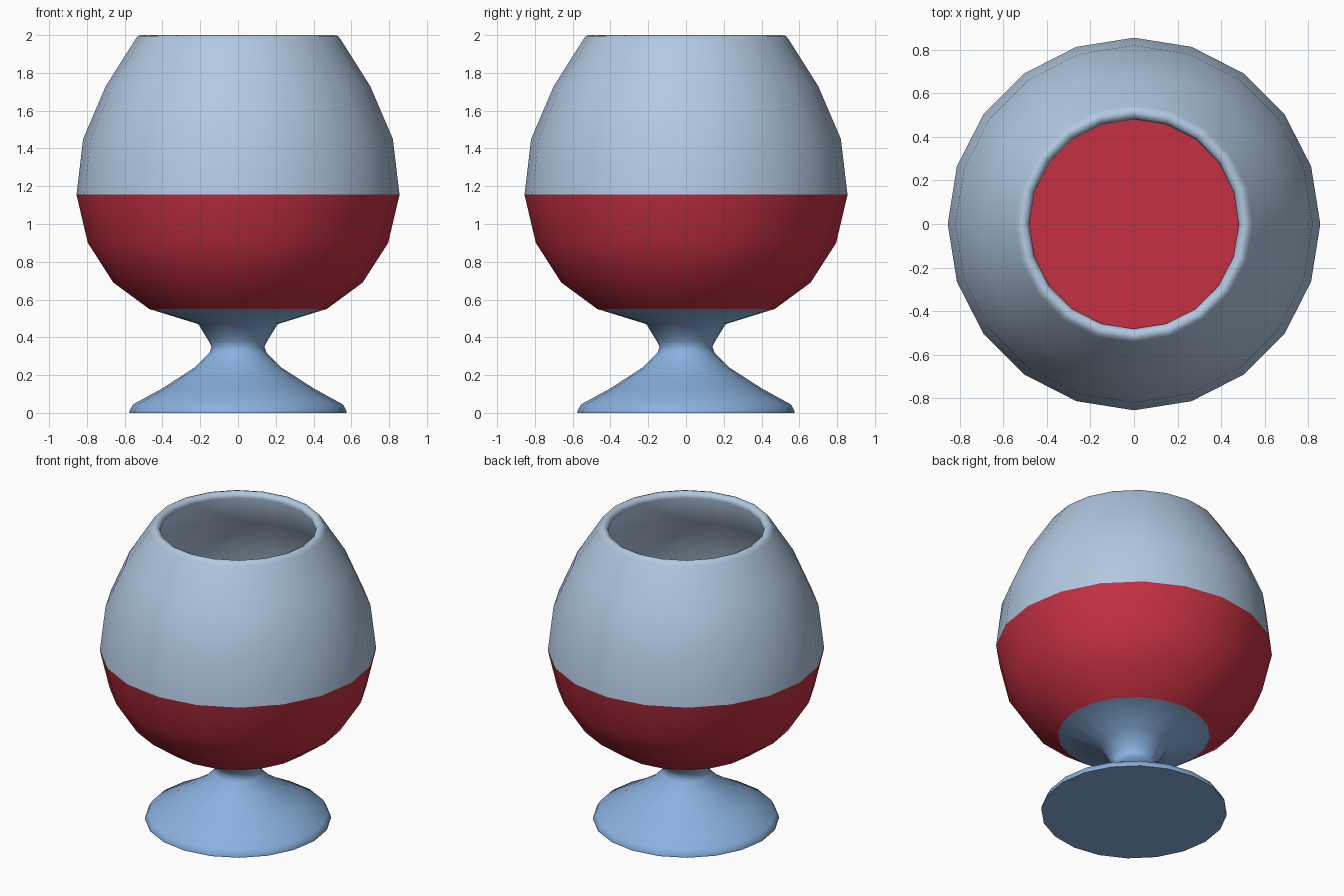
import bpy, bmesh, math

if "Cube" in bpy.data.objects:
    bpy.data.objects.remove(bpy.data.objects["Cube"])

SIDES = 20


def material(name, rgb):
    m = bpy.data.materials.new(name)
    m.diffuse_color = (*rgb, 1)
    m.use_nodes = True
    m.node_tree.nodes["Principled BSDF"].inputs["Base Color"].default_value = m.diffuse_color
    return m


def lathe(name, profile, mat, cap_start=False, cap_end=False, angle=60):
    """Spin an (r, z) profile around z."""
    bm = bmesh.new()
    rings = []
    for r, z in profile:
        rings.append([bm.verts.new((r * math.cos(2 * math.pi * i / SIDES),
                                    r * math.sin(2 * math.pi * i / SIDES), z))
                      for i in range(SIDES)])
    for a, b in zip(rings, rings[1:]):
        for i in range(SIDES):
            j = (i + 1) % SIDES
            bm.faces.new((a[i], a[j], b[j], b[i]))
    if cap_start:
        bm.faces.new(rings[0][::-1])
    if cap_end:
        bm.faces.new(rings[-1])
    me = bpy.data.meshes.new(name)
    bm.to_mesh(me)
    bm.free()
    ob = bpy.data.objects.new(name, me)
    bpy.context.collection.objects.link(ob)
    me.materials.append(mat)
    bpy.ops.object.select_all(action='DESELECT')
    ob.select_set(True)
    bpy.context.view_layer.objects.active = ob
    bpy.ops.object.shade_smooth_by_angle(angle=math.radians(angle))
    return ob


glass = material("pale_glass", (0.445, 0.578, 0.75))
foot = material("blue_glass", (0.254, 0.445, 0.745))
wine = material("red_drink", (0.56, 0.03, 0.055))

# Foot and short stem, flaring out to carry the bowl
lathe("foot_and_stem", [(0.575, 0), (0.575, 0.01), (0.555, 0.045), (0.40, 0.13),
                        (0.23, 0.24), (0.15, 0.32), (0.14, 0.35), (0.155, 0.38),
                        (0.21, 0.47), (0.47, 0.55)], foot, cap_start=True)

# Drink filling the lower bowl, with a flat surface
lathe("drink", [(0.47, 0.55), (0.66, 0.69), (0.795, 0.90), (0.855, 1.155)],
      wine, cap_end=True)

# Upper bowl: outer wall, rounded rim, inner wall
lathe("upper_bowl", [(0.855, 1.155), (0.82, 1.45), (0.70, 1.73), (0.545, 1.975),
                     (0.53, 1.995), (0.51, 2.0), (0.49, 1.99), (0.48, 1.965),
                     (0.66, 1.71), (0.78, 1.44), (0.815, 1.155)], glass)
